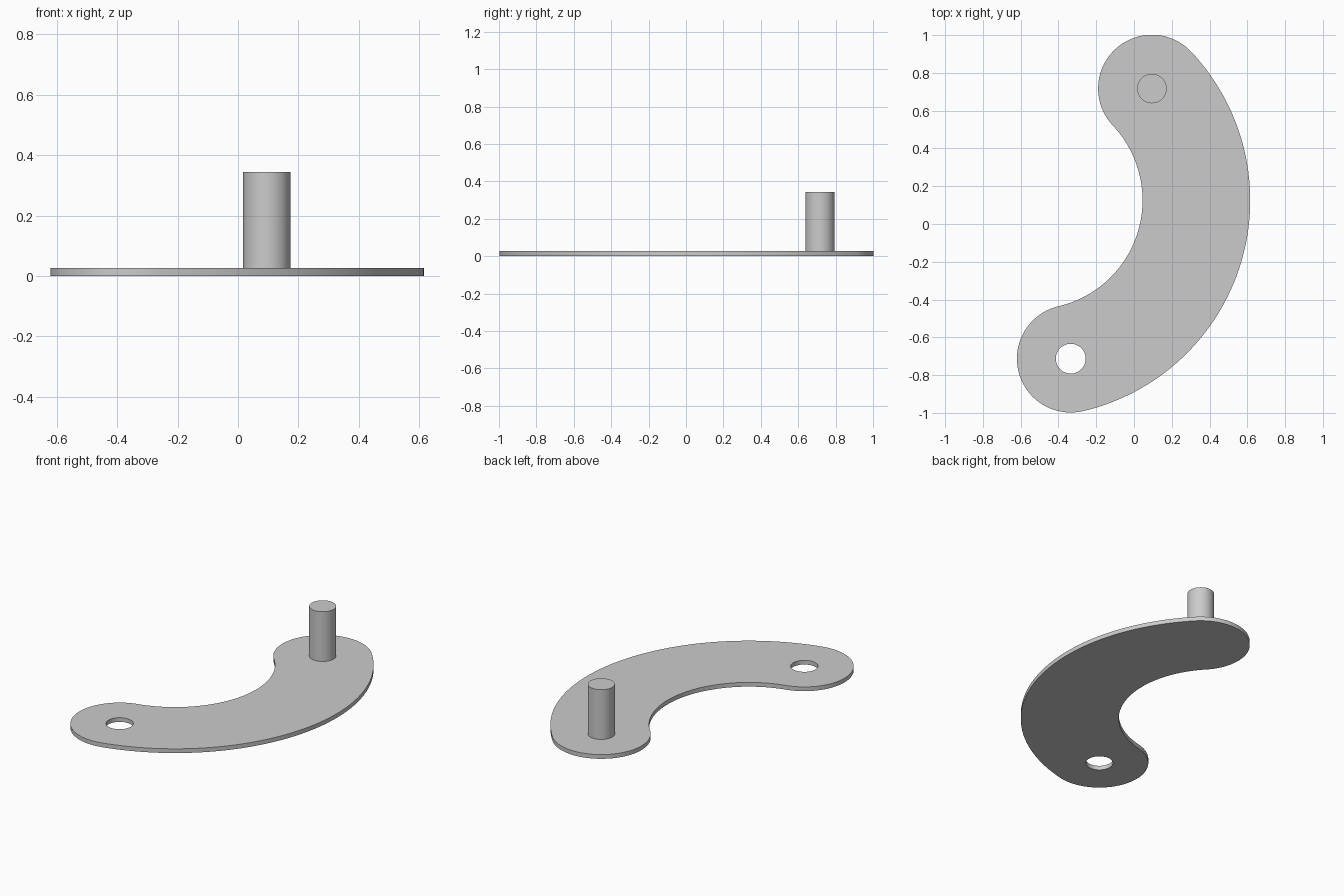
import bpy, math
from math import cos, sin, atan2, hypot, pi

if "Cube" in bpy.data.objects:
    bpy.data.objects.remove(bpy.data.objects["Cube"])

THICK, TOP = 0.027, 0.344
CENTER = (-0.531, 0.1255)      # centre of the curved arm
PIN = (0.095, 0.717)           # upper end
HOLE = (-0.335, -0.713)        # lower end
END_R, PIN_R, HOLE_R = 0.285, 0.078, 0.079

grey = bpy.data.materials.new("plain grey")
grey.diffuse_color = (0.6, 0.6, 0.6, 1)
grey.use_nodes = True
grey.node_tree.nodes["Principled BSDF"].inputs["Base Color"].default_value = grey.diffuse_color


def arc(c, r, a0, a1, n):
    return [(c[0] + r * cos(a0 + (a1 - a0) * i / n),
             c[1] + r * sin(a0 + (a1 - a0) * i / n)) for i in range(n)]


def extruded(name, loops, z0, z1):
    """Fill closed outlines and extrude them between two heights."""
    cu = bpy.data.curves.new(name, 'CURVE')
    cu.dimensions, cu.fill_mode = '2D', 'BOTH'
    cu.extrude = (z1 - z0) / 2
    for pts in loops:
        sp = cu.splines.new('POLY')
        sp.points.add(len(pts) - 1)
        for p, (x, y) in zip(sp.points, pts):
            p.co = (x, y, 0, 1)
        sp.use_cyclic_u = True
    ob = bpy.data.objects.new(name, cu)
    bpy.context.collection.objects.link(ob)
    ob.location.z = (z0 + z1) / 2
    bpy.ops.object.select_all(action='DESELECT')
    ob.select_set(True)
    bpy.context.view_layer.objects.active = ob
    bpy.ops.object.convert(target='MESH')
    ob = bpy.context.view_layer.objects.active
    ob.name = name
    # weld caps to walls so that normals and sharp edges are consistent
    bpy.ops.object.mode_set(mode='EDIT')
    bpy.ops.mesh.select_all(action='SELECT')
    bpy.ops.mesh.remove_doubles(threshold=0.0001)
    bpy.ops.mesh.normals_make_consistent(inside=False)
    bpy.ops.object.mode_set(mode='OBJECT')
    ob.data.materials.clear()
    ob.data.materials.append(grey)
    bpy.ops.object.shade_smooth_by_angle(angle=math.radians(30))
    return ob


# Curved arm: outer arc, rounded upper end, inner arc, rounded lower end
a_pin = atan2(PIN[1] - CENTER[1], PIN[0] - CENTER[0])
a_hole = atan2(HOLE[1] - CENTER[1], HOLE[0] - CENTER[0])
mid_r = hypot(PIN[0] - CENTER[0], PIN[1] - CENTER[1])
outline = (arc(CENTER, mid_r + END_R, a_hole, a_pin, 64)
           + arc(PIN, END_R, a_pin, a_pin + pi, 40)
           + arc(CENTER, mid_r - END_R, a_pin, a_hole, 48)
           + arc(HOLE, END_R, a_hole + pi, a_hole + 2 * pi, 40))
extruded("curved_arm", [outline, arc(HOLE, HOLE_R, 0, 2 * pi, 48)], 0, THICK)

# Upright pin
extruded("pin", [arc(PIN, PIN_R, 0, 2 * pi, 48)], THICK, TOP)
